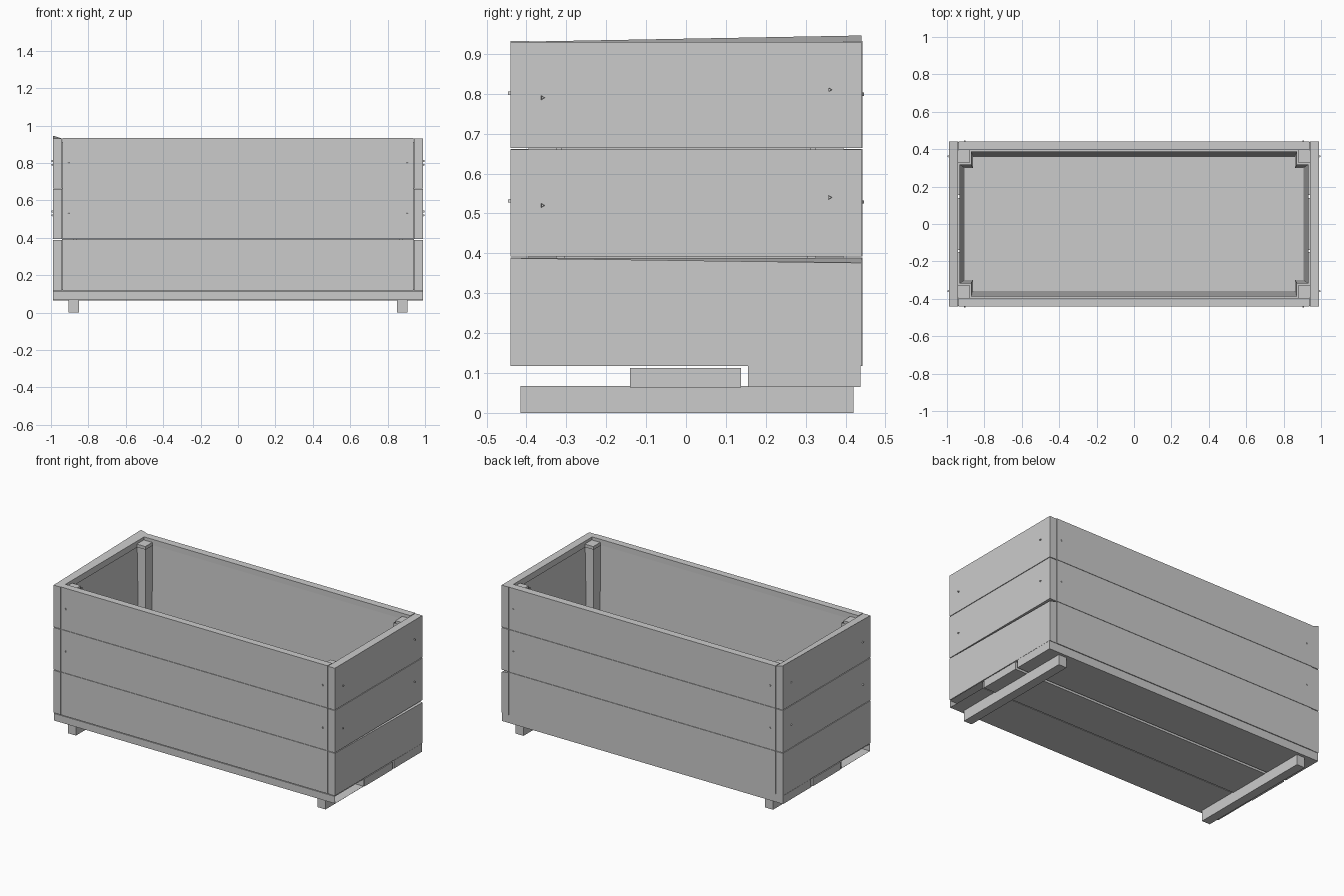
import bpy, bmesh
from mathutils import Vector, Matrix

if "Cube" in bpy.data.objects:
    bpy.data.objects.remove(bpy.data.objects["Cube"])


def finish(name, bm):
    me = bpy.data.meshes.new(name)
    bm.to_mesh(me)
    bm.free()
    ob = bpy.data.objects.new(name, me)
    bpy.context.collection.objects.link(ob)
    return ob


def board(name, x, y, z, open_ends=False, lift=None):
    """Box from (min, max) ranges; lift = (corner sign x, sign y, dz) warps a top corner."""
    bm = bmesh.new()
    bmesh.ops.create_cube(bm, size=1)
    lo = Vector((x[0], y[0], z[0]))
    hi = Vector((x[1], y[1], z[1]))
    for v in bm.verts:
        s = v.co.copy()
        v.co = Vector([(lo[i] + hi[i]) / 2 + s[i] * (hi[i] - lo[i]) for i in range(3)])
        if lift and s.z > 0 and s.x * lift[0] > 0 and s.y * lift[1] > 0:
            v.co.z += lift[2]
    if open_ends:
        bm.normal_update()
        ends = [f for f in bm.faces if abs(f.normal.x) > 0.9]
        bmesh.ops.delete(bm, geom=ends, context='FACES_ONLY')
    return finish(name, bm)


def nail(name, pos, direction):
    """Tiny three-sided nail head."""
    bm = bmesh.new()
    rot = Vector((0, 0, 1)).rotation_difference(Vector(direction)).to_matrix().to_4x4()
    bmesh.ops.create_cone(bm, cap_ends=True, segments=3, radius1=0.007, radius2=0.005,
                          depth=0.012, matrix=Matrix.Translation(pos) @ rot)
    return finish(name, bm)


def notched_ring(bm, hx, hy, nx, ny, z):
    """Rectangle whose four corners step inwards around the posts."""
    pts = []
    for sx, sy in ((1, 1), (-1, 1), (-1, -1), (1, -1)):
        corner = [(sx * hx, sy * ny), (sx * nx, sy * ny), (sx * nx, sy * hy)]
        pts += corner if sx * sy > 0 else corner[::-1]
    return [bm.verts.new((px, py, z)) for px, py in pts]


rows = [(0.118, 0.388), (0.392, 0.660), (0.664, 0.930)]

# Three rows of side boards and end boards
for i, (z0, z1) in enumerate(rows):
    board(f"front_board_{i}", (-0.938, 0.938), (-0.44, -0.395), (z0, z1 + 0.002))
    board(f"back_board_{i}", (-0.938, 0.938), (0.395, 0.442), (z0, z1 + 0.002))
    board(f"right_end_board_{i}", (0.94, 0.99), (-0.44, 0.44), (z0, z1),
          lift=(1, 1, -0.012 if i == 0 else 0))
    # the top left board has a raised back corner
    board(f"left_end_board_{i}", (-0.99, -0.94), (-0.44, 0.44), (z0, z1),
          lift=(-1, 1, 0.016 if i == 2 else 0))

# Inner corner posts
for sx in (-1, 1):
    for sy in (-1, 1):
        board("corner_post", sorted((sx * 0.94, sx * 0.88)),
              sorted((sy * 0.395, sy * 0.325)), (0.12, 0.912))

# Fabric liner: slightly tapering walls wrapped round the posts, and a floor
bm = bmesh.new()
top = notched_ring(bm, 0.932, 0.388, 0.872, 0.317, 0.90)
low = notched_ring(bm, 0.905, 0.358, 0.860, 0.300, 0.13)
for i in range(len(top)):
    j = (i + 1) % len(top)
    bm.faces.new((top[j], top[i], low[i], low[j]))
bm.faces.new(low)
finish("inner_liner", bm)

# Bottom slats; the front one is open at its ends
board("floor_slat_front", (-0.99, 0.99), (-0.438, -0.15), (0.068, 0.113), open_ends=True)
board("floor_slat_middle", (-0.99, 0.99), (-0.14, 0.138), (0.064, 0.113))
board("floor_slat_back", (-0.99, 0.99), (0.155, 0.438), (0.065, 0.117))

# Runners under the floor
for sx in (-1, 1):
    board("runner", sorted((sx * 0.907, sx * 0.85)), (-0.415, 0.42), (0, 0.068))

# Nail heads on the upper two rows
for z in (0.53, 0.80):
    for s in (-1, 1):
        for t in (-1, 1):
            nail("end_nail", (s * 0.992, t * 0.36, z + t * 0.01), (s, 0, 0))
            nail("side_nail", (t * 0.905, s * 0.44, z), (0, s, 0))
